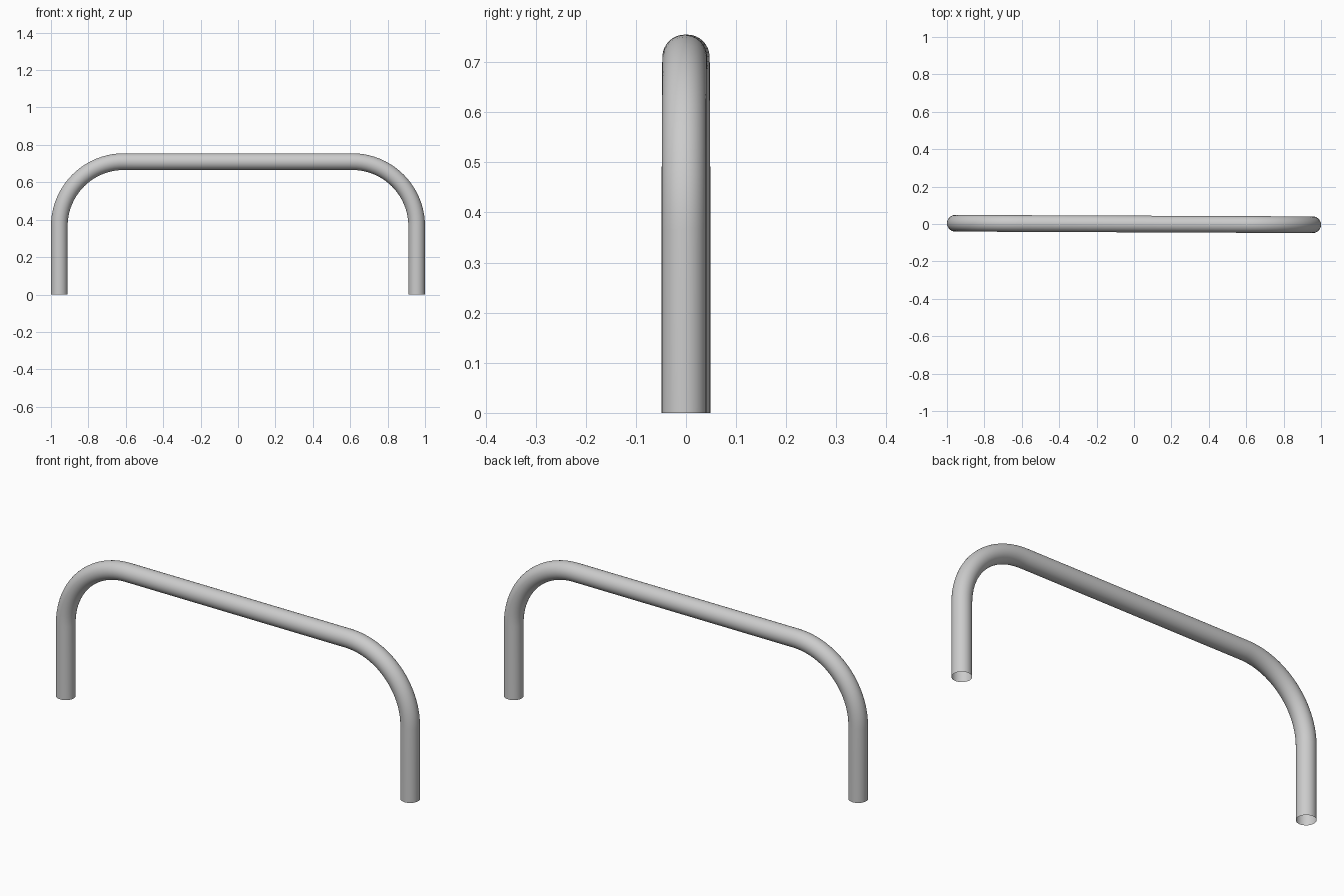
import bpy
from math import sin, cos, pi, radians

if "Cube" in bpy.data.objects:
    bpy.data.objects.remove(bpy.data.objects["Cube"])

R = 0.0445            # tube radius
LEG_X = 1.0 - R       # leg centre line
TOP_Z = 0.755 - R     # rail centre line
BEND = 0.345          # bend radius
STEPS = 20


# Centre line: left leg, bend, rail, bend, right leg
def bend(side):
    cx, cz = side * (LEG_X - BEND), TOP_Z - BEND
    return [(cx + side * BEND * cos(a), 0, cz + BEND * sin(a))
            for a in (pi / 2 * i / STEPS for i in range(STEPS + 1))]


path = [(-LEG_X, 0, 0)] + bend(-1) + bend(1)[::-1] + [(LEG_X, 0, 0)]

# Round tube with open ends
curve = bpy.data.curves.new("bent_tube_rail", 'CURVE')
curve.dimensions = '3D'
curve.bevel_depth = R
curve.bevel_resolution = 14
curve.use_fill_caps = False
spline = curve.splines.new('POLY')
spline.points.add(len(path) - 1)
for p, co in zip(spline.points, path):
    p.co = (*co, 1)

rail = bpy.data.objects.new("bent_tube_rail", curve)
bpy.context.collection.objects.link(rail)
rail.rotation_euler.z = radians(-0.24)   # slight twist seen from the top
bpy.context.view_layer.objects.active = rail
rail.select_set(True)
bpy.ops.object.convert(target='MESH')
bpy.ops.object.shade_smooth_by_angle(angle=radians(40))
